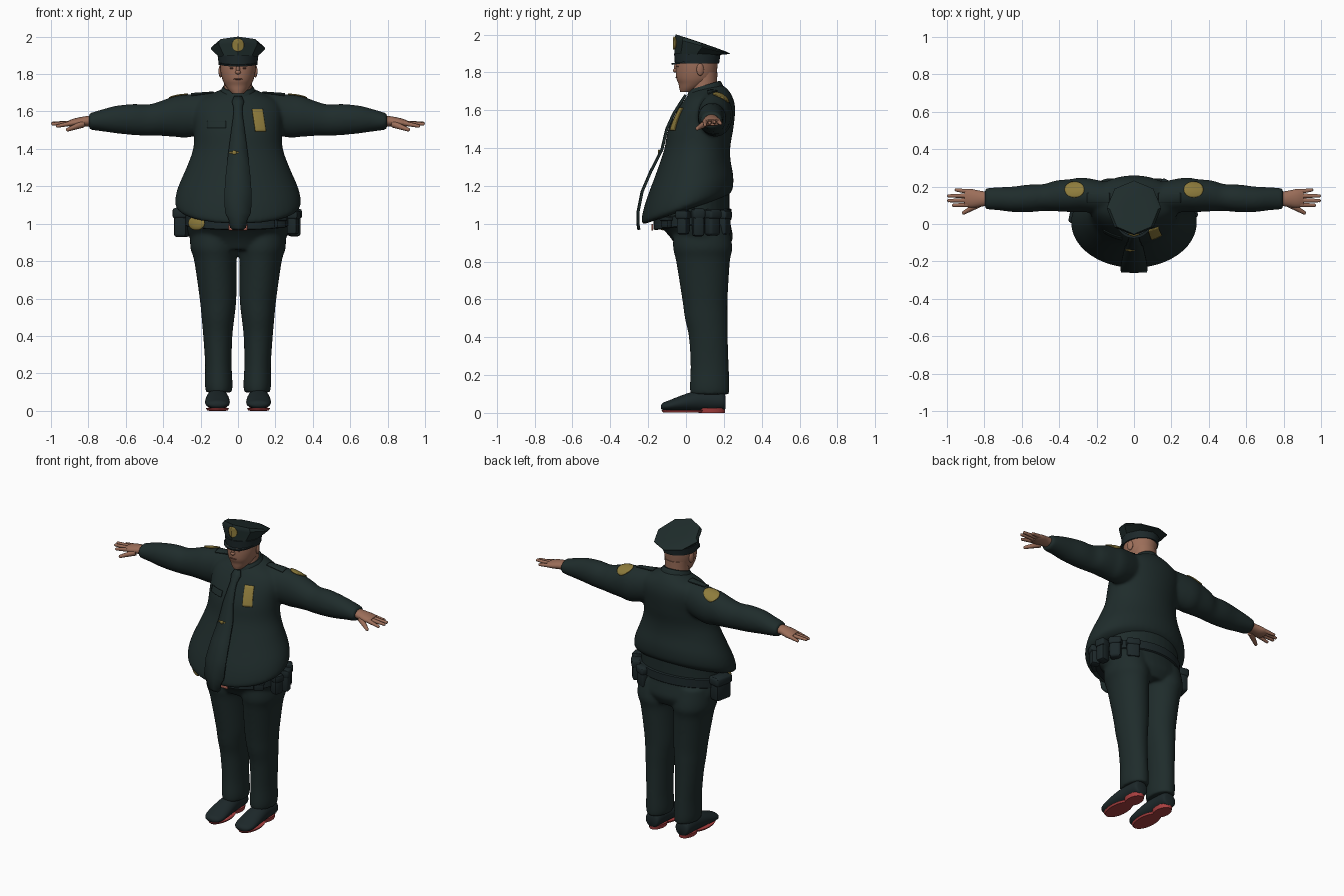
import bpy, bmesh, math
from mathutils import Vector, Matrix
from mathutils.bvhtree import BVHTree

default = bpy.data.objects.get("Cube")
if default:
    bpy.data.objects.remove(default, do_unlink=True)


def material(name, rgb):
    m = bpy.data.materials.new(name)
    m.use_nodes = True
    m.diffuse_color = (*rgb, 1)
    m.node_tree.nodes["Principled BSDF"].inputs["Base Color"].default_value = (*rgb, 1)
    return m


CLOTH = material("dark green cloth", (.0135, .025, .0245))
LEATHER = material("dark leather", (.012, .021, .023))
SKIN = material("skin", (.33, .155, .1))
LIP = material("lip and eye brown", (.16, .065, .045))
GOLD = material("gold", (.27, .2, .045))
RED = material("red sole", (.4, .05, .05))
SALMON = material("salmon buckle", (.48, .15, .11))


def finish(name, bm, mat, angle=45):
    bmesh.ops.recalc_face_normals(bm, faces=bm.faces)
    mesh = bpy.data.meshes.new(name)
    bm.to_mesh(mesh)
    bm.free()
    mesh.materials.append(mat)
    for p in mesh.polygons:
        p.use_smooth = True
    mesh.set_sharp_from_angle(angle=math.radians(angle))
    obj = bpy.data.objects.new(name, mesh)
    bpy.context.collection.objects.link(obj)
    return obj


def fuse(name, parts, mat):
    """Join overlapping parts into one smooth skin."""
    bm = bmesh.new()
    for part in parts:
        bm.from_mesh(part.data)
        bpy.data.objects.remove(part, do_unlink=True)
    obj = finish(name, bm, mat, 180)
    mod = obj.modifiers.new("skin", "REMESH")
    mod.mode, mod.voxel_size, mod.use_smooth_shade = "VOXEL", .009, True
    mod = obj.modifiers.new("blend", "SMOOTH")
    mod.factor, mod.iterations = .5, 10
    return obj


def smooth_stations(st, steps):
    """Insert Catmull-Rom stations between the given ones."""
    out = []
    for i in range(len(st) - 1):
        quad = (st[max(i - 1, 0)], st[i], st[i + 1], st[min(i + 2, len(st) - 1)])
        for k in range(steps):
            t = k / steps
            out.append([b + .5 * t * (c - a + t * (2 * a - 5 * b + 4 * c - d
                        + t * (3 * (b - c) + d - a))) for a, b, c, d in zip(*quad)])
    return out + [st[-1]]


def loft(name, stations, mat, axis="z", steps=4, seg=36, angle=45):
    """Skin ellipses: (position, centre u, centre v, radius u, radius v, slope)."""
    bm = bmesh.new()
    rings = []
    full = [tuple(s) + (0,) * (6 - len(s)) for s in stations]
    for t, cu, cv, ru, rv, slope in smooth_stations(full, steps):
        ring = []
        for k in range(seg):
            a = 2 * math.pi * k / seg
            u, v = cu + ru * math.cos(a), cv + rv * math.sin(a)
            w = t + slope * rv * math.sin(a)
            co = {"z": (u, v, w), "x": (w, u, v), "y": (u, w, v)}[axis]
            ring.append(bm.verts.new(co))
        rings.append(ring)
    for lo, hi in zip(rings, rings[1:]):
        for k in range(seg):
            n = (k + 1) % seg
            bm.faces.new((lo[k], lo[n], hi[n], hi[k]))
    bm.faces.new(rings[0])
    bm.faces.new(rings[-1])
    return finish(name, bm, mat, angle)


def ellipsoid(name, centre, radii, mat, turn=0):
    bm = bmesh.new()
    m = Matrix.Translation(centre) @ Matrix.Rotation(turn, 4, "Z") @ Matrix.Diagonal((*radii, 1))
    bmesh.ops.create_uvsphere(bm, u_segments=20, v_segments=12, radius=1, matrix=m)
    return finish(name, bm, mat)


def finger(name, a, b, r1, r2):
    a, b = Vector(a), Vector(b)
    bm = bmesh.new()
    turn = (b - a).to_track_quat("Z", "Y").to_matrix().to_4x4()
    bmesh.ops.create_cone(bm, cap_ends=True, segments=10, radius1=r1, radius2=r2,
                          depth=(b - a).length, matrix=Matrix.Translation((a + b) / 2) @ turn)
    bmesh.ops.create_uvsphere(bm, u_segments=10, v_segments=6, radius=r2,
                              matrix=Matrix.Translation(b))
    return finish(name, bm, SKIN, 60)


def pouch(name, centre, size, turn, mat=LEATHER):
    bm = bmesh.new()
    m = Matrix.Translation(centre) @ Matrix.Rotation(turn, 4, "Z") @ Matrix.Diagonal((*size, 1))
    bmesh.ops.create_cube(bm, size=1, matrix=m)
    bmesh.ops.bevel(bm, geom=bm.edges[:], offset=min(size) * .25, segments=2,
                    affect="EDGES", profile=.5)
    return finish(name, bm, mat)


def sheet(name, rows, mat, thick):
    """Thin plate from rows of points."""
    bm = bmesh.new()
    grid = [[bm.verts.new(p) for p in row] for row in rows]
    for r1, r2 in zip(grid, grid[1:]):
        for i in range(len(r1) - 1):
            bm.faces.new((r1[i], r1[i + 1], r2[i + 1], r2[i]))
    obj = finish(name, bm, mat)
    mod = obj.modifiers.new("thickness", "SOLIDIFY")
    mod.thickness, mod.offset = thick, 0


def decal(name, target, centre, du, dv, ray, mat, rounded=False, n=10):
    """Thin plate laid onto the surface of a part."""
    tree = BVHTree.FromObject(target, bpy.context.evaluated_depsgraph_get())
    centre, du, dv, ray = map(Vector, (centre, du, dv, ray))
    rows = []
    for j in range(n + 1):
        row = []
        for i in range(n + 1):
            a, b = 2 * i / n - 1, 2 * j / n - 1
            if rounded:
                a, b = a * math.sqrt(1 - b * b / 2), b * math.sqrt(1 - a * a / 2)
            p = centre + du * a + dv * b
            hit = tree.ray_cast(p, ray)[0] or tree.find_nearest(p)[0]
            row.append(hit - ray * .004)
        rows.append(row)
    sheet(name, rows, mat, .006)


# Shirt body: height, half width, front, back, slope
shirt = [(1.07, .30, -.225, .215, .33), (1.10, .335, -.235, .245, .33),
         (1.18, .325, -.215, .25, .3), (1.3, .275, -.16, .235, .2),
         (1.4, .24, -.117, .235, .08), (1.5, .235, -.093, .25, 0),
         (1.6, .24, -.045, .26, 0), (1.66, .21, -.005, .25, 0),
         (1.70, .13, .025, .225, .05), (1.72, .08, .04, .19, .2)]
shirt_parts = [loft("body", [(z, 0, (f + b) / 2, w, (b - f) / 2, s) for z, w, f, b, s in shirt],
                    CLOTH, seg=48)]
loft("collar", [(1.675, 0, .103, .108, .103, .3), (1.715, 0, .1, .09, .09, .3),
                (1.732, 0, .1, .08, .08, .3)], CLOTH)

# Hips and belt
trouser_parts = [loft("hips", [(.86, 0, .088, .2, .13), (.92, 0, .085, .255, .162),
                               (.97, 0, .06, .272, .182), (1.02, 0, .035, .275, .195, .1),
                               (1.13, 0, .035, .27, .195, .3)], CLOTH)]
loft("belt", [(.992, 0, .035, .278, .198, .13), (.997, 0, .035, .285, .206, .13),
              (1.05, 0, .035, .285, .206, .13), (1.055, 0, .035, .278, .198, .13)],
     LEATHER, steps=1)
pouch("belt_buckle", (0, -.178, .982), (.1, .008, .034), 0, SALMON)

# Belt equipment, placed by angle around the waist
for deg, wide, tall, deep in ((-42, .06, .06, .03), (-14, .06, .13, .06), (8, .06, .15, .065),
                              (30, .07, .14, .06), (54, .075, .13, .045), (172, .12, .16, .07)):
    a = math.radians(deg)
    spot = Vector((.303 * math.cos(a), .035 + .208 * math.sin(a), 1.008))
    normal = math.atan2(math.sin(a) / .208, math.cos(a) / .303)
    pouch("belt_pouch", spot, (deep, wide, tall), normal)
    pouch("pouch_flap", spot + Vector((0, 0, tall * .3)),
          (deep + .012, wide + .008, tall * .35), normal)
ellipsoid("gold_belt_case", (-.222, -.122, 1.003), (.052, .014, .038), GOLD, -.55)

# Legs, shoes, sleeves, hands
for side, s in (("left", 1), ("right", -1)):
    trouser_parts.append(loft("leg", [
        (1.0, s * .13, .08, .12, .14), (.88, s * .128, .088, .128, .157),
        (.8, s * .121, .09, .113, .142), (.6, s * .107, .1, .098, .12),
        (.5, s * .107, .107, .088, .113), (.4, s * .108, .118, .078, .103),
        (.25, s * .105, .125, .071, .101), (.14, s * .103, .125, .074, .105),
        (.098, s * .102, .125, .069, .102)], CLOTH))
    x = s * .11
    loft(side + "_shoe", [(.208, x, .055, .035, .035), (.19, x, .062, .05, .05),
                          (.1, x, .065, .055, .055), (.03, x, .06, .062, .05),
                          (-.04, x, .048, .066, .038), (-.09, x, .038, .063, .028),
                          (-.12, x, .034, .046, .02), (-.132, x, .032, .018, .009)], LEATHER, "y")
    loft(side + "_sole", [(.002, x, -.01, .055, .11), (.014, x, -.01, .062, .12)], RED, steps=1)
    loft(side + "_heel", [(0, x, .135, .045, .07), (.026, x, .135, .05, .073)], RED, steps=1)

    shirt_parts.append(loft("sleeve", [
        (s * .08, .13, 1.605, .08, .10), (s * .26, .155, 1.577, .092, .115),
        (s * .34, .152, 1.573, .088, .108), (s * .42, .15, 1.562, .082, .092),
        (s * .48, .142, 1.554, .072, .084), (s * .56, .137, 1.557, .074, .083),
        (s * .65, .132, 1.557, .068, .074), (s * .72, .135, 1.553, .062, .06),
        (s * .78, .135, 1.548, .058, .047), (s * .797, .135, 1.548, .052, .042)], CLOTH, "x"))
    loft(side + "_palm", [(s * .77, .135, 1.55, .036, .03), (s * .82, .135, 1.547, .042, .027),
                          (s * .87, .137, 1.54, .05, .024), (s * .905, .14, 1.536, .045, .016)],
         SKIN, "x", seg=20)
    for y0, y1, tip, z in ((.103, .1, .965, 1.522), (.127, .125, .99, 1.533),
                           (.151, .15, .99, 1.537), (.173, .182, .95, 1.53)):
        finger(side + "_finger", (s * .885, y0, 1.538), (s * tip, y1, z), .0135, .009)
    finger(side + "_thumb", (s * .83, .107, 1.533), (s * .91, .06, 1.503), .02, .01)

    # Ears and eyes
    ellipsoid(side + "_ear", (s * .093, .075, 1.815), (.01, .02, .033), SKIN, s * .3)
    ellipsoid(side + "_eye", (s * .034, -.045, 1.831), (.012, .005, .004), LIP, s * .25)
    ellipsoid(side + "_eyebrow", (s * .036, -.048, 1.848), (.02, .009, .005), SKIN, s * .25)

torso = fuse("shirt", shirt_parts, CLOTH)
fuse("trousers", trouser_parts, CLOTH)

# Shoulder patches and straps, chest badge, pocket flap
for side, s in (("left", 1), ("right", -1)):
    decal(side + "_shoulder_patch", torso, (s * .318, .184, 2), (.052, 0, 0), (0, .042, 0),
          (0, 0, -1), GOLD, True)
    decal(side + "_shoulder_strap", torso, (s * .19, .14, 2), (.06, 0, 0), (0, .025, 0),
          (0, 0, -1), CLOTH)
decal("chest_badge", torso, (.112, -.5, 1.553), (.028, 0, 0), (-.009, 0, .06), (0, 1, 0), GOLD)
decal("pocket_flap", torso, (-.115, -.5, 1.53), (.05, 0, 0), (0, 0, .018), (0, 1, 0), CLOTH)

# Head
loft("neck", [(1.62, 0, .1, .08, .075), (1.72, 0, .095, .074, .07), (1.8, 0, .1, .075, .066)], SKIN)
loft("head", [(1.695, 0, .0, .03, .03), (1.715, 0, .02, .05, .055), (1.74, 0, .04, .068, .08),
              (1.77, 0, .052, .083, .103), (1.82, 0, .056, .094, .109), (1.88, 0, .06, .096, .11)],
     SKIN, angle=70)
ellipsoid("nose", (0, -.053, 1.81), (.015, .016, .012), SKIN)
ellipsoid("nose_bridge", (0, -.05, 1.827), (.01, .013, .028), SKIN)
ellipsoid("lips", (0, -.048, 1.773), (.024, .008, .004), LIP)

# Peaked cap, eight-sided and high at the front
cap = loft("cap_crown", [(1.875, 0, .058, .103, .118, -.03), (1.9, 0, .06, .11, .122, -.06),
                         (1.932, 0, .085, .144, .146, -.24), (1.94, 0, .085, .146, .147, -.27),
                         (1.955, 0, .08, .13, .134, -.34), (1.957, 0, .08, .06, .06, -.34)],
           CLOTH, steps=1, seg=8, angle=30)
loft("cap_band", [(1.848, 0, .058, .103, .117), (1.895, 0, .059, .108, .122, -.04)],
     LEATHER, steps=1)
loft("cap_visor", [(1.853, 0, .025, .098, .1, .13), (1.862, 0, .025, .1, .102, .13)],
     LEATHER, steps=1)
decal("cap_badge", cap, (0, -.5, 1.955), (.031, 0, 0), (0, 0, .034), (0, 1, 0), GOLD, True)

# Tie lying on the chest, then hanging away from the belly, with knot and clip
tie = [(0, 1.68, .02), (-.02, 1.65, .032), (-.042, 1.615, .022), (-.064, 1.58, .024),
       (-.1, 1.5, .035), (-.126, 1.39, .05), (-.185, 1.275, .064), (-.23, 1.17, .072),
       (-.252, 1.06, .07), (-.252, 1.025, .05), (-.25, .98, .042), (-.246, .968, .025)]
sheet("tie", [[(-w, y, z), (0, y - .004, z), (w, y, z)] for y, z, w in tie], CLOTH, .012)
pouch("tie_clip", (-.02, -.139, 1.38), (.05, .009, .01), 0, GOLD)
ellipsoid("tie_clip_stud", (-.02, -.143, 1.38), (.012, .006, .012), GOLD)
